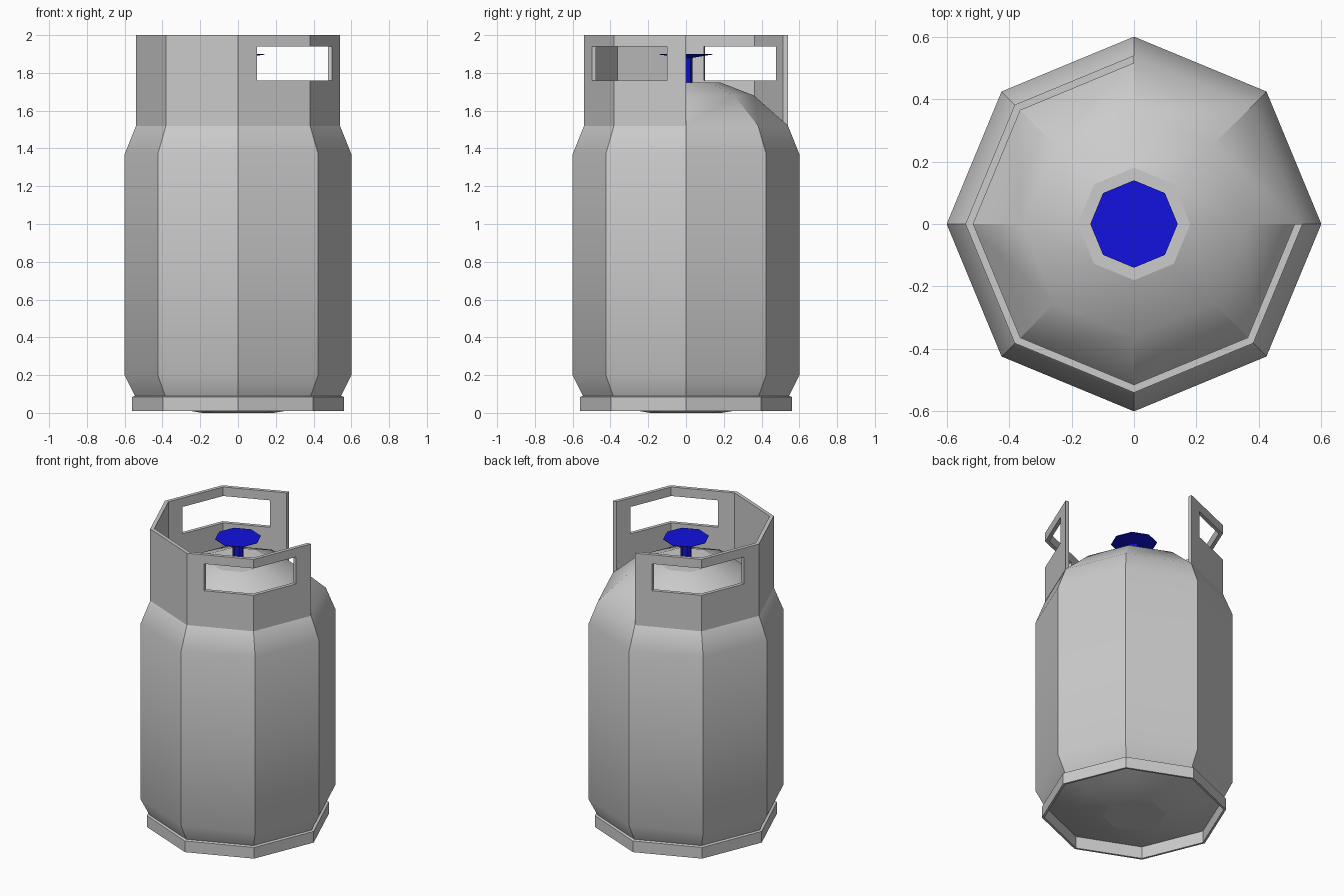
import bpy, bmesh, math
from mathutils import Vector

if "Cube" in bpy.data.objects:
    bpy.data.objects.remove(bpy.data.objects["Cube"])

SIDES = 8
blue = bpy.data.materials.new("valve_blue")
blue.diffuse_color = (0.006, 0.006, 0.74, 1)
blue.use_nodes = True
blue.node_tree.nodes["Principled BSDF"].inputs["Base Color"].default_value = blue.diffuse_color


def finish(name, bm, mat=None):
    bmesh.ops.recalc_face_normals(bm, faces=bm.faces)
    me = bpy.data.meshes.new(name)
    bm.to_mesh(me)
    bm.free()
    me.shade_smooth()
    me.set_sharp_from_angle(angle=math.radians(30))
    ob = bpy.data.objects.new(name, me)
    bpy.context.collection.objects.link(ob)
    if mat:
        me.materials.append(mat)
    return ob


def corner(i, r, z):
    a = 2 * math.pi * i / SIDES
    return Vector((r * math.cos(a), r * math.sin(a), z))


def lathe(name, profile, closed=False, mat=None):
    """Eight-sided turned solid; open profiles get flat end caps."""
    bm = bmesh.new()
    rings = [[bm.verts.new(corner(i, r, z)) for i in range(SIDES)] for r, z in profile]
    pairs = list(zip(rings, rings[1:]))
    if closed:
        pairs.append((rings[-1], rings[0]))
    for a, b in pairs:
        for i in range(SIDES):
            j = (i + 1) % SIDES
            bm.faces.new((a[i], a[j], b[j], b[i]))
    if not closed:
        bm.faces.new(rings[0])
        bm.faces.new(rings[-1])
    return finish(name, bm, mat)


# Tank with domed ends
tank = lathe("tank_body", [(0.19, 0.0), (0.37, 0.03), (0.545, 0.09), (0.6, 0.2), (0.6, 0.785),
                           (0.6, 1.37), (0.54, 1.52), (0.36, 1.68), (0.18, 1.75)])
for p in tank.data.polygons:
    if abs(p.normal.z) > 0.99:
        p.use_smooth = False

# Foot ring
lathe("foot_ring", [(0.56, 0.01), (0.56, 0.085), (0.545, 0.09), (0.545, 0.01)], closed=True)

# Valve stem and handwheel
lathe("valve_stem", [(0.035, 1.74), (0.035, 1.885)], mat=blue)
lathe("valve_handwheel", [(0.035, 1.88), (0.14, 1.897), (0.14, 1.9)], mat=blue)

# Collar: three quarters of the octagon, with a handle hole round two corners
path = []
holes = set()
for i in range(2, 8):
    a, b = corner(i, 0.54, 0), corner(i + 1, 0.54, 0)
    path.append(a)
    if i in (2, 6):        # hole starts on this side
        path.append(a.lerp(b, 0.26))
        holes.add(len(path) - 1)
    if i in (3, 7):        # hole ends on this side
        holes.add(len(path) - 1)
        path.append(a.lerp(b, 0.74))
path.append(corner(8, 0.54, 0))

bm = bmesh.new()
rows = [[bm.verts.new((p.x, p.y, z)) for p in path] for z in (1.52, 1.76, 1.94, 2.0)]
for k in range(3):
    for c in range(len(path) - 1):
        if k == 1 and c in holes:
            continue
        bm.faces.new((rows[k][c], rows[k][c + 1], rows[k + 1][c + 1], rows[k + 1][c]))
inner = bmesh.ops.extrude_face_region(bm, geom=bm.faces[:], use_keep_orig=True)["geom"]
for v in inner:
    if isinstance(v, bmesh.types.BMVert):
        v.co.x *= 0.953
        v.co.y *= 0.953
finish("handle_collar", bm)
